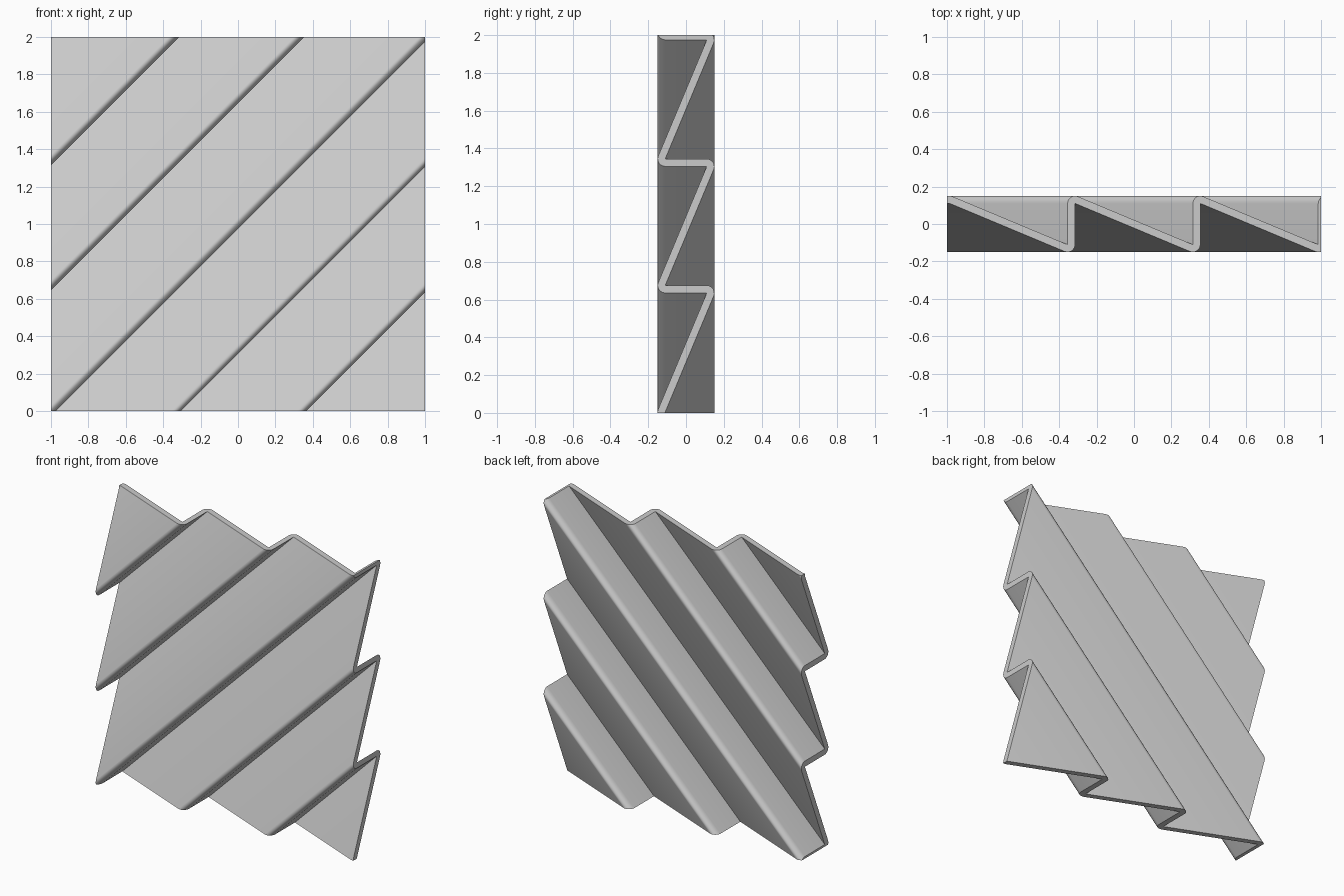
import bpy
import math
from mathutils import Vector

if "Cube" in bpy.data.objects:
    bpy.data.objects.remove(bpy.data.objects["Cube"])

PITCH = 0.67       # spacing of the folds, measured across x
FIRST = -3.005     # offset of the first fold
TEETH = 6
THICK = 0.04
HALF = 0.15        # half the total depth

grey = bpy.data.materials.new("light grey")
grey.use_nodes = True
colour = (0.6, 0.6, 0.6, 1)
grey.diffuse_color = colour
grey.node_tree.nodes["Principled BSDF"].inputs["Base Color"].default_value = colour


def arc(centre, start, end, steps=6):
    """Points round a fold, from one angle to another."""
    return [centre + THICK * Vector((math.cos(a), math.sin(a)))
            for a in (start + (end - start) * i / steps for i in range(steps + 1))]


# Saw-tooth sheet profile: inner corners are sharp, outer corners rounded
t = THICK / 2
inner = HALF - THICK
ramp = Vector((PITCH - THICK, -2 * inner))
normal = math.atan2(ramp.y, ramp.x) + math.acos(THICK / ramp.length)
back, front = [], []
for k in range(TEETH):
    c = FIRST + k * PITCH
    ridge = Vector((c + t, inner))
    valley = Vector((c + PITCH - t, -inner))
    back += arc(ridge, math.pi, normal) + [valley]
    front += [ridge] + arc(valley, normal - math.pi, 0)
profile = back + front[::-1]

# Sweep the profile along the diagonal
n = len(profile)
verts = [(p.x + s, p.y, s) for s in (-0.5, 2.5) for p in profile]
faces = [(i, (i + 1) % n, (i + 1) % n + n, i + n) for i in range(n)]
faces += [tuple(range(n))[::-1], tuple(range(n, 2 * n))]
mesh = bpy.data.meshes.new("pleated_panel")
mesh.from_pydata(verts, [], faces)
mesh.materials.append(grey)
panel = bpy.data.objects.new("pleated_panel", mesh)
bpy.context.collection.objects.link(panel)

# Trim to a square
bpy.ops.mesh.primitive_cube_add(size=2, location=(0, 0, 1))
trim = bpy.context.object
trim.name = "square_trim"
trim.hide_render = True
trim.data.materials.append(grey)

bpy.ops.object.select_all(action='DESELECT')
bpy.context.view_layer.objects.active = panel
panel.select_set(True)
bpy.ops.object.mode_set(mode='EDIT')
bpy.ops.mesh.select_all(action='SELECT')
bpy.ops.mesh.normals_make_consistent(inside=False)
bpy.ops.object.mode_set(mode='OBJECT')
cut = panel.modifiers.new("trim", 'BOOLEAN')
cut.operation = 'INTERSECT'
cut.solver = 'EXACT'
cut.object = trim
bpy.ops.object.modifier_apply(modifier=cut.name)
bpy.data.objects.remove(trim)
bpy.ops.object.shade_smooth_by_angle(angle=math.radians(30))
